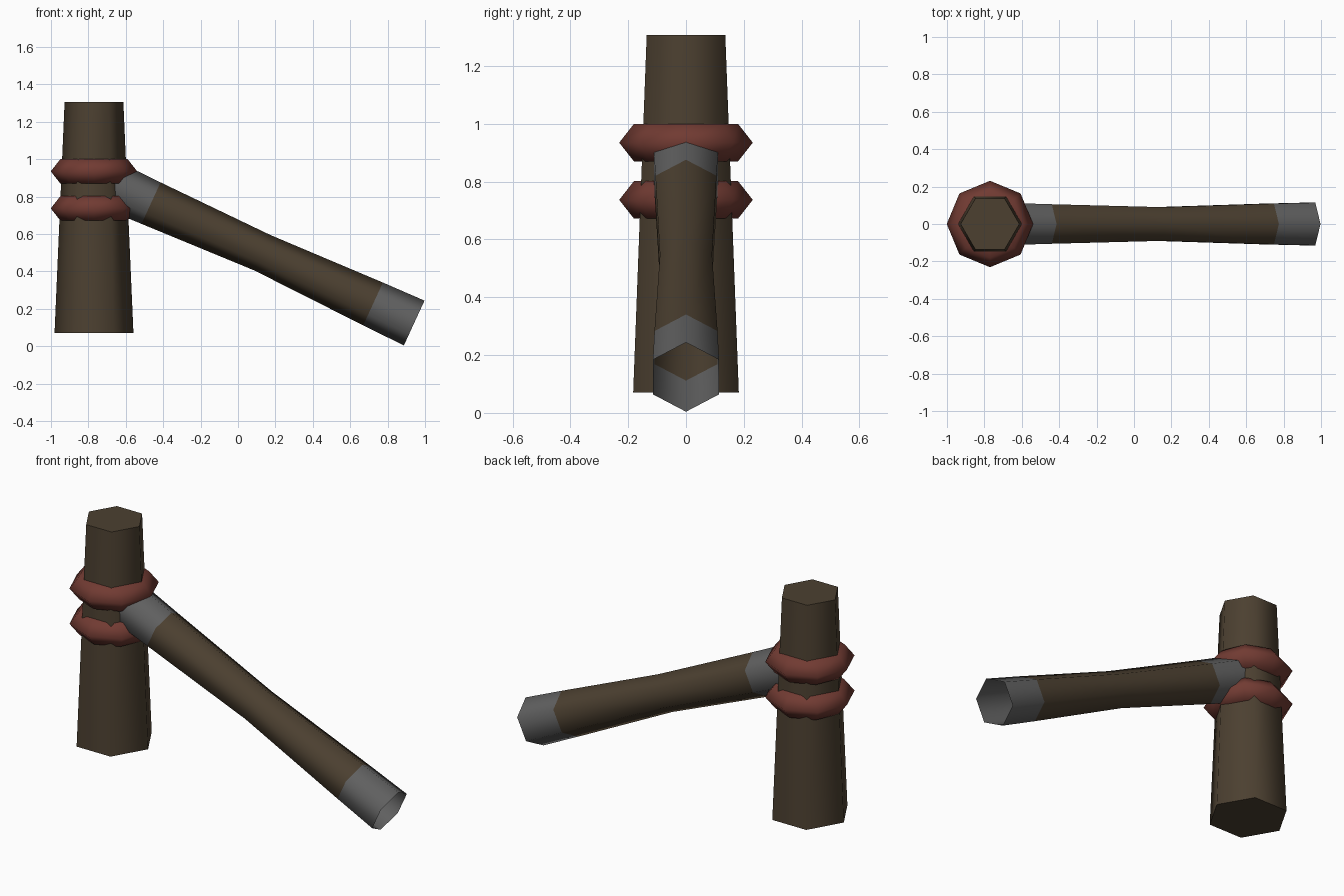
import bpy, bmesh, math
from mathutils import Vector

if "Cube" in bpy.data.objects:
    bpy.data.objects.remove(bpy.data.objects["Cube"])


def material(name, rgb):
    m = bpy.data.materials.new(name)
    m.diffuse_color = (*rgb, 1)
    m.use_nodes = True
    m.node_tree.nodes["Principled BSDF"].inputs["Base Color"].default_value = m.diffuse_color
    return m


WOOD = material("dark wood", (0.072, 0.051, 0.030))
METAL = material("grey metal", (0.118, 0.118, 0.118))
RED = material("red binding", (0.165, 0.043, 0.032))


def loft(name, sections, sides, mats, axis=Vector((0, 0, 1)), caps=False, closed=False,
         band_mats=None, smooth=65):
    """Skin regular polygons, given as (centre, radius), along an axis in the xz plane."""
    side = Vector((0, 1, 0))
    u = side.cross(axis).normalized()
    bm = bmesh.new()
    rings = []
    for centre, r in sections:
        rings.append([bm.verts.new(Vector(centre)
                                   + u * r * math.cos(2 * math.pi * i / sides)
                                   + side * r * math.sin(2 * math.pi * i / sides))
                      for i in range(sides)])
    n = len(rings)
    for k in range(n if closed else n - 1):
        a, b = rings[k], rings[(k + 1) % n]
        for i in range(sides):
            j = (i + 1) % sides
            f = bm.faces.new((a[i], a[j], b[j], b[i]))
            f.material_index = band_mats[k] if band_mats else 0
    if caps:
        bm.faces.new(rings[0][::-1])
        bm.faces.new(rings[-1])
    if caps or closed:
        bmesh.ops.recalc_face_normals(bm, faces=bm.faces[:])
    mesh = bpy.data.meshes.new(name)
    bm.to_mesh(mesh)
    bm.free()
    for m in mats:
        mesh.materials.append(m)
    ob = bpy.data.objects.new(name, mesh)
    bpy.context.collection.objects.link(ob)
    bpy.ops.object.select_all(action='DESELECT')
    ob.select_set(True)
    bpy.context.view_layer.objects.active = ob
    bpy.ops.object.shade_smooth_by_angle(angle=math.radians(smooth))
    return ob


X = -0.77

# Upright tapered hexagonal post
loft("post", [((X, 0, 0.07), 0.211), ((X, 0, 1.307), 0.157)], 6, [WOOD], caps=True)

# Two octagonal bindings with a six-sided cross-section
profile = [(0.08, -0.065), (0.18, -0.065), (0.231, 0), (0.18, 0.065), (0.08, 0.065), (0.04, 0)]
for name, z in (("upper_binding", 0.935), ("lower_binding", 0.737)):
    loft(name, [((X, 0, z + h), r) for r, h in profile], 8, [RED], closed=True, smooth=80)

# Slanted open hexagonal handle, waisted in the middle, with metal ends
loft("handle",
     [((-0.70, 0, 0.871), 0.130), ((-0.465, 0, 0.765), 0.122), ((0.13, 0, 0.50), 0.104),
      ((0.722, 0, 0.226), 0.126), ((0.942, 0, 0.124), 0.132)],
     6, [WOOD, METAL], axis=Vector((0.908, 0, -0.418)).normalized(), band_mats=[1, 0, 0, 1])
